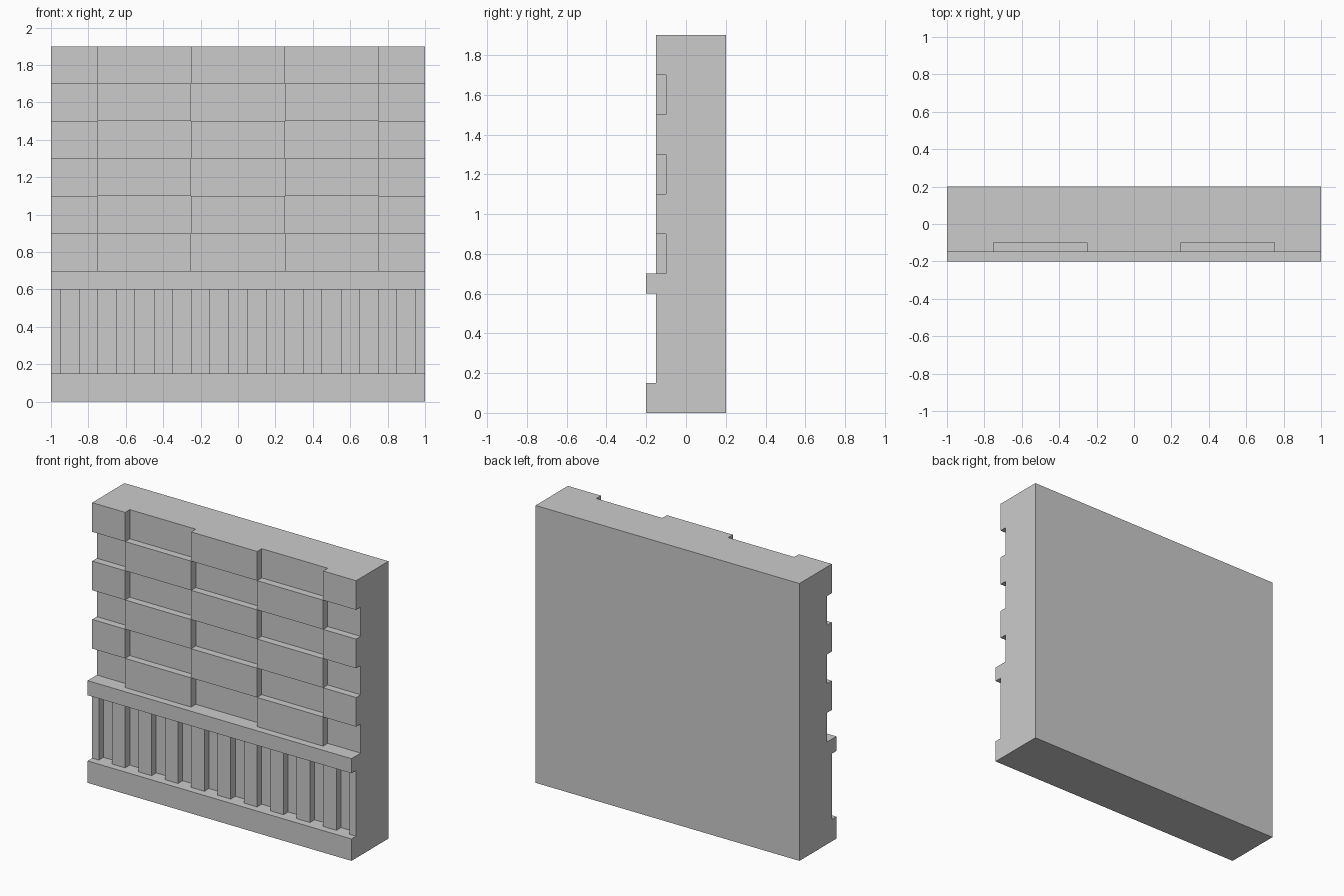
import bpy, bmesh
from mathutils import Vector

if "Cube" in bpy.data.objects:
    bpy.data.objects.remove(bpy.data.objects["Cube"])

# Grid lines of the wall: slat and panel edges, rows, relief layers
XS = [-1.0] + [round(-0.95 + 0.1 * i, 2) for i in range(20)] + [1.0]
ZS = [0.0, 0.15, 0.6] + [round(0.7 + 0.2 * i, 2) for i in range(7)]
YS = [-0.2, -0.15, -0.1, 0.2]
AXES = (XS, YS, ZS)


def front_depth(i, k):
    """Front y of the wall in column i, row k."""
    # plinth and ledge
    if k in (0, 2):
        return -0.2
    # vertical slats, raised on every other strip
    if k == 1:
        return -0.15 if i % 2 == 0 else -0.1
    # chequered wall panels, half-width at both ends
    x = (XS[i] + XS[i + 1]) / 2
    column = int((x + 1.25) // 0.5)
    return -0.1 if (column + k) % 2 else -0.15


def solid(c):
    if any(c[a] < 0 or c[a] >= len(AXES[a]) - 1 for a in range(3)):
        return False
    return YS[c[1]] >= front_depth(c[0], c[2]) - 1e-6


# Skin every exposed cell side, giving one closed shell
bm = bmesh.new()
for i in range(len(XS) - 1):
    for j in range(len(YS) - 1):
        for k in range(len(ZS) - 1):
            cell = (i, j, k)
            if not solid(cell):
                continue
            for a in range(3):
                for side in (0, 1):
                    nb = list(cell)
                    nb[a] += 1 if side else -1
                    if solid(nb):
                        continue
                    b, c = (a + 1) % 3, (a + 2) % 3
                    quad = []
                    for u, v in ((0, 0), (1, 0), (1, 1), (0, 1)):
                        p = Vector()
                        p[a] = AXES[a][cell[a] + side]
                        p[b] = AXES[b][cell[b] + u]
                        p[c] = AXES[c][cell[c] + v]
                        quad.append(bm.verts.new(p))
                    bm.faces.new(quad if side else quad[::-1])

# Weld and merge flat areas
bmesh.ops.remove_doubles(bm, verts=bm.verts, dist=1e-4)
bmesh.ops.dissolve_limit(bm, angle_limit=0.01, verts=bm.verts, edges=bm.edges)

# Make the wall object
mesh = bpy.data.meshes.new("panelled_wall")
bm.to_mesh(mesh)
bm.free()
wall = bpy.data.objects.new("panelled_wall", mesh)
bpy.context.collection.objects.link(wall)
